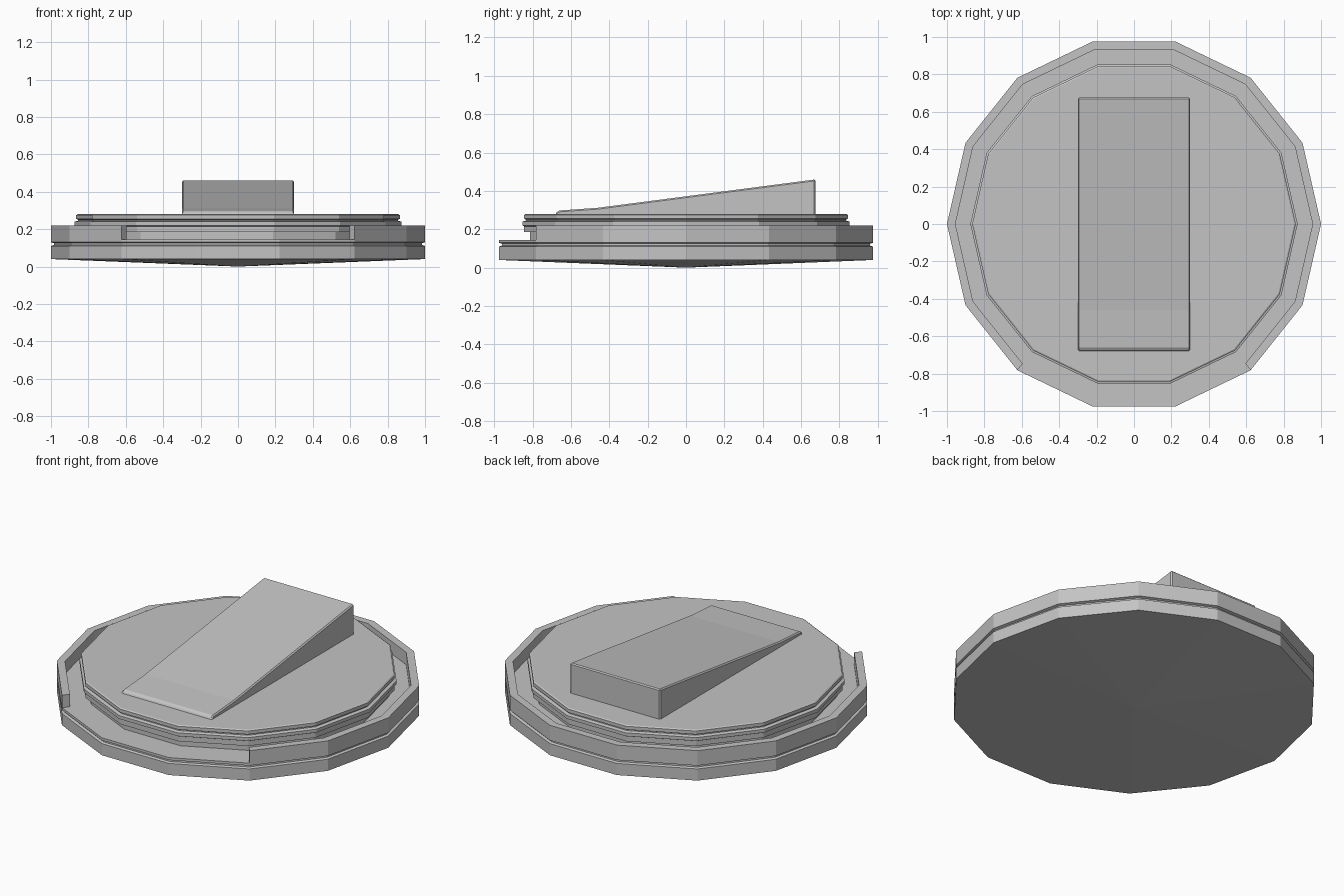
import bpy, bmesh, math

cube = bpy.data.objects.get("Cube")
if cube:
    bpy.data.objects.remove(cube)

SIDES = 14

grey = bpy.data.materials.new("plain grey")
grey.use_nodes = True
colour = (0.55, 0.55, 0.55, 1)
grey.diffuse_color = colour
grey.node_tree.nodes["Principled BSDF"].inputs["Base Color"].default_value = colour


def finish(name, bm):
    bmesh.ops.remove_doubles(bm, verts=bm.verts, dist=0.0001)
    bmesh.ops.recalc_face_normals(bm, faces=bm.faces)
    mesh = bpy.data.meshes.new(name)
    bm.to_mesh(mesh)
    bm.free()
    mesh.materials.append(grey)
    obj = bpy.data.objects.new(name, mesh)
    bpy.context.collection.objects.link(obj)
    return obj


def sweep(name, section, first=0, last=SIDES, closed=False):
    """Turn an (r, z) section around z in flat steps; closed sections get end caps."""
    bm = bmesh.new()
    rings = []
    for k in range(first, last + 1):
        a = math.tau * k / SIDES
        rings.append([bm.verts.new((r * math.cos(a), r * math.sin(a), z)) for r, z in section])
    count = len(section)
    for a, b in zip(rings, rings[1:]):
        for i in range(count if closed else count - 1):
            j = (i + 1) % count
            quad = [a[i], b[i], b[j], a[j]]
            if section[i][0] == 0:
                quad.remove(b[i])
            if section[j][0] == 0:
                quad.remove(b[j])
            bm.faces.new(quad)
    if closed:
        bm.faces.new(rings[0])
        bm.faces.new(rings[-1])
    return finish(name, bm)


# Base plate: shallow cone underneath, groove around the edge
sweep("base_plate", [(0, 0), (1, 0.04), (1, 0.11), (0.985, 0.115),
                     (0.985, 0.125), (1, 0.13), (1, 0.145), (0, 0.145)])

# Raised rim, open across the three front sides
sweep("rim", [(0.955, 0.14), (1, 0.14), (1, 0.22), (0.955, 0.22)],
      first=-2, last=9, closed=True)

# Raised disc with a recessed foot and a thin groove
sweep("raised_disc", [(0, 0.14), (0.835, 0.14), (0.835, 0.185), (0.865, 0.185),
                      (0.865, 0.215), (0.875, 0.22), (0.875, 0.24), (0.855, 0.245),
                      (0.855, 0.25), (0.865, 0.255), (0.865, 0.275), (0.857, 0.28), (0, 0.28)])

# Sloping wedge with a low front lip
bm = bmesh.new()
side = [(-0.68, 0.27), (0.675, 0.27), (0.675, 0.46), (-0.46, 0.312), (-0.66, 0.298), (-0.68, 0.285)]
face = bm.faces.new([bm.verts.new((-0.3, y, z)) for y, z in side])
extruded = bmesh.ops.extrude_face_region(bm, geom=[face])
bmesh.ops.translate(bm, vec=(0.6, 0, 0),
                    verts=[v for v in extruded["geom"] if isinstance(v, bmesh.types.BMVert)])
wedge = finish("wedge", bm)
bevel = wedge.modifiers.new("edge_bevel", "BEVEL")
bevel.width = 0.007
bevel.segments = 1
bevel.limit_method = "ANGLE"
bevel.angle_limit = math.radians(50)
